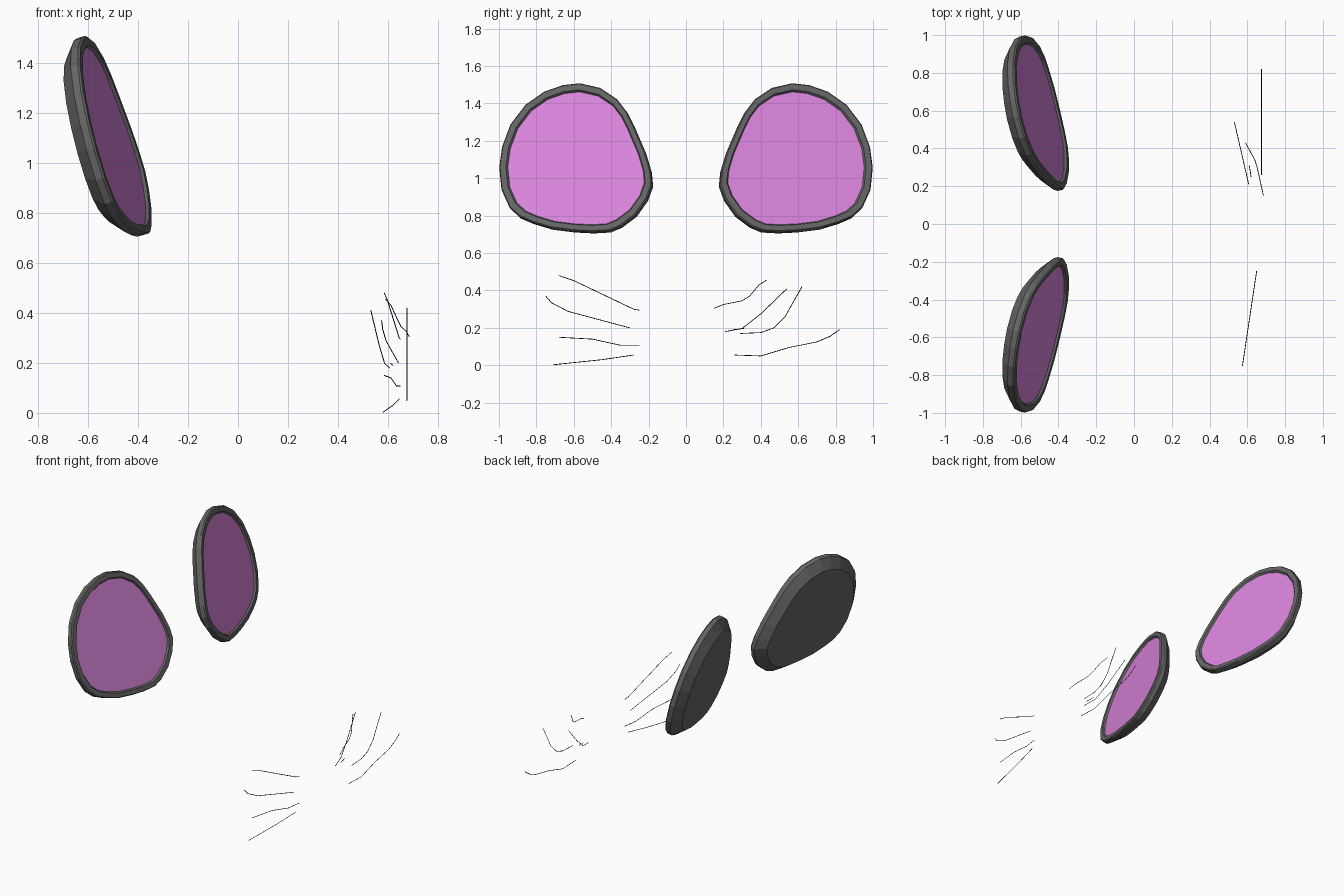
import bpy
import bmesh
from mathutils import Vector

old_cube = bpy.data.objects.get("Cube")
if old_cube:
    bpy.data.objects.remove(old_cube, do_unlink=True)


def make_material(name, colour):
    material = bpy.data.materials.new(name)
    material.use_nodes = True
    material.diffuse_color = (*colour, 1)
    shader = material.node_tree.nodes["Principled BSDF"]
    shader.inputs["Base Color"].default_value = (*colour, 1)
    return material


grey = make_material("rim grey", (0.13, 0.13, 0.13))
pink = make_material("lens pink", (0.71, 0.235, 0.72))
black = make_material("whisker black", (0.004, 0.004, 0.004))

# Eye outline as (y, z), from the top round the outer side
OUTLINE = [
    (.57, 1.51), (.66, 1.5), (.76, 1.465), (.86, 1.395), (.94, 1.29),
    (.985, 1.17), (1, 1.06), (.988, .94), (.945, .845), (.89, .795),
    (.82, .765), (.72, .735), (.6, .72), (.5, .715), (.41, .72),
    (.35, .745), (.27, .805), (.21, .89), (.183, .965), (.19, 1.04),
    (.22, 1.14), (.28, 1.28), (.32, 1.36), (.37, 1.425), (.46, 1.485),
]
CENTRE = Vector((.58, 1.09))
RADIUS = .41
NORMAL = Vector((1, .213, .28)).normalized()


def eye_ring(inset, depth, side):
    """Outline shrunk by inset, laid on the tilted eye plane, pushed back."""
    points = []
    for point in OUTLINE:
        y, z = CENTRE + (Vector(point) - CENTRE) * (1 - inset / RADIUS)
        x = -.06 - .213 * y - .28 * z
        position = Vector((x, y, z)) - NORMAL * depth
        position.y *= side
        points.append(position)
    return points


def build_mesh(name, rings, material, side, cap_last):
    bm = bmesh.new()
    loops = [[bm.verts.new(p) for p in ring] for ring in rings]
    count = len(OUTLINE)
    for first, second in zip(loops, loops[1:]):
        for i in range(count):
            j = (i + 1) % count
            bm.faces.new((first[i], first[j], second[j], second[i]))
    if cap_last:
        bm.faces.new(loops[-1])
    # Face outward on both sides
    bm.normal_update()
    last = bm.faces[:][-1]
    facing = Vector((NORMAL.x, NORMAL.y * side, NORMAL.z))
    wanted = facing if len(rings) == 1 else -facing
    if last.normal.dot(wanted) < 0:
        bmesh.ops.reverse_faces(bm, faces=bm.faces[:])
    mesh = bpy.data.meshes.new(name)
    bm.to_mesh(mesh)
    bm.free()
    mesh.materials.append(material)
    part = bpy.data.objects.new(name, mesh)
    bpy.context.collection.objects.link(part)


# Rim section from the inner lip, over the front, to the closed back
RIM_SECTION = [(.045, .015), (.036, 0), (.006, 0), (0, .008), (0, .038), (.06, .09)]
for label, side in (("front", -1), ("back", 1)):
    rim_rings = [eye_ring(inset, depth, side) for inset, depth in RIM_SECTION]
    build_mesh(label + "_eye_rim", rim_rings, grey, side, True)
    build_mesh(label + "_eye_lens", [eye_ring(.044, .012, side)], pink, side, True)


def whisker(name, points, x_at):
    """Thin hair through (y, z) points; x_at gives x for each y."""
    curve = bpy.data.curves.new(name, "CURVE")
    curve.dimensions = "3D"
    curve.bevel_depth = .002
    curve.bevel_resolution = 0
    curve.use_fill_caps = True
    spline = curve.splines.new("POLY")
    spline.points.add(len(points) - 1)
    for target, (y, z) in zip(spline.points, points):
        target.co = (x_at(y), y, z, 1)
    curve.materials.append(black)
    hair = bpy.data.objects.new(name, curve)
    bpy.context.collection.objects.link(hair)


# Front whiskers share one slanted plane
def front_plane(y):
    return .65 + .15 * (y + .245)


whisker("front_whisker_top", [(-.68, .48), (-.6, .453), (-.28, .3), (-.25, .295)], front_plane)
whisker("front_whisker_upper", [(-.75, .37), (-.72, .335), (-.63, .288), (-.3, .2)], front_plane)
whisker("front_whisker_lower", [(-.68, .15), (-.5, .14), (-.35, .107), (-.25, .107)], front_plane)
whisker("front_whisker_bottom", [(-.71, .003), (-.45, .03), (-.28, .055)], front_plane)


# Back whiskers each lie on their own plane
def top_plane(y):
    return .685 - .22 * (y - .15) if y < .33 else .645 - .55 * (y - .33)


def slant_plane(y):
    return .605 - .23 * (y - .22)


def straight_plane(y):
    return .675


whisker("back_whisker_top", [(.15, .305), (.2, .325), (.3, .345), (.34, .37), (.39, .43), (.43, .455)], top_plane)
whisker("back_whisker_upper", [(.21, .18), (.3, .197), (.4, .275), (.54, .41)], slant_plane)
whisker("back_whisker_stub", [(.25, .19), (.31, .197)], lambda y: .62 - .16 * (y - .25))
whisker("back_whisker_lower", [(.29, .17), (.4, .175), (.47, .2), (.53, .26), (.58, .35), (.62, .42)], straight_plane)
whisker("back_whisker_bottom", [(.26, .055), (.4, .05), (.55, .095), (.7, .125), (.77, .155), (.82, .19)], straight_plane)
